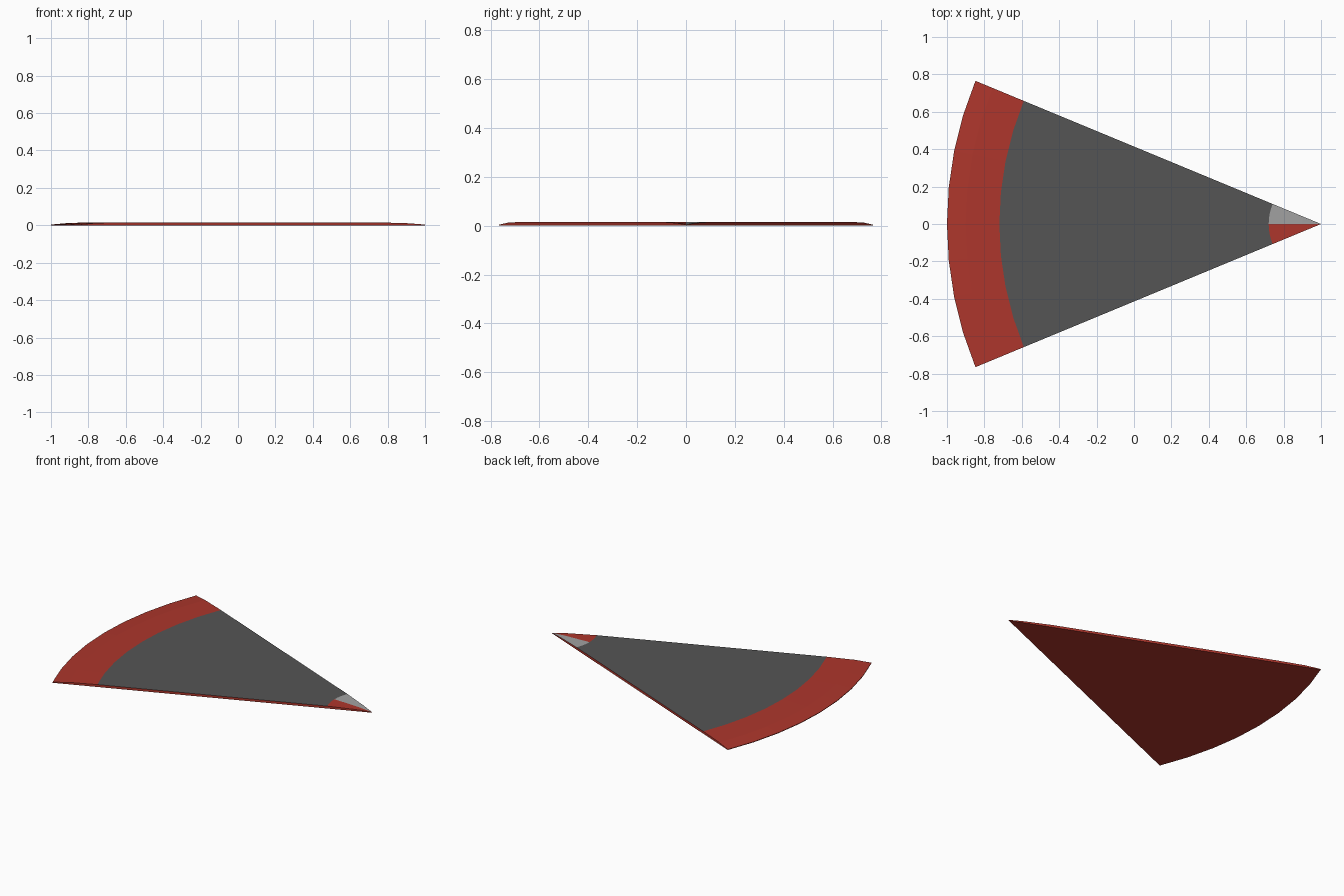
import bpy, bmesh
from math import sin, cos, pi

if "Cube" in bpy.data.objects:
    bpy.data.objects.remove(bpy.data.objects["Cube"])

HALF = pi / 8          # half of the 45 degree wedge
SEGS = 8
# (radius from the tip, top height), low at tip and rim
PROFILE = [(0.0, 0.004), (0.10, 0.011), (0.28, 0.016), (1.72, 0.016),
           (1.90, 0.013), (2.0, 0.004)]


def material(name, rgb):
    m = bpy.data.materials.new(name)
    m.diffuse_color = (*rgb, 1)
    m.use_nodes = True
    m.node_tree.nodes["Principled BSDF"].inputs["Base Color"].default_value = m.diffuse_color
    return m


bm = bmesh.new()


def column(r, z):
    """One arc of vertices at a radius; the tip is a single vertex."""
    if r == 0:
        return [bm.verts.new((1, 0, z))] * (SEGS + 1)
    angles = [-HALF + 2 * HALF * i / SEGS for i in range(SEGS + 1)]
    return [bm.verts.new((1 - r * cos(a), r * sin(a), z)) for a in angles]


def face(verts, mat=0):
    f = bm.faces.new(list(dict.fromkeys(verts)))
    f.material_index = mat


top = [column(r, z) for r, z in PROFILE]
bottom = [column(r, 0) for r, _ in PROFILE]

for k in range(len(PROFILE) - 1):
    for i in range(SEGS):
        # top colours: split tip, dark middle panel, red rim
        if PROFILE[k + 1][0] <= 0.28:
            mat = 2 if i >= SEGS // 2 else 0
        else:
            mat = 1 if PROFILE[k][0] == 0.28 else 0
        face([top[k][i], top[k][i + 1], top[k + 1][i + 1], top[k + 1][i]], mat)
        face([bottom[k][i], bottom[k + 1][i], bottom[k + 1][i + 1], bottom[k][i + 1]])
    # straight side walls
    for i in (0, SEGS):
        face([bottom[k][i], bottom[k + 1][i], top[k + 1][i], top[k][i]])
# curved rim wall
for i in range(SEGS):
    face([bottom[-1][i], bottom[-1][i + 1], top[-1][i + 1], top[-1][i]])

bmesh.ops.recalc_face_normals(bm, faces=bm.faces)
mesh = bpy.data.meshes.new("wedge_panel")
bm.to_mesh(mesh)
bm.free()
for m in (material("red", (0.42, 0.037, 0.025)),
          material("dark_grey", (0.09, 0.09, 0.09)),
          material("light_grey", (0.36, 0.36, 0.36))):
    mesh.materials.append(m)
wedge = bpy.data.objects.new("wedge_panel", mesh)
bpy.context.collection.objects.link(wedge)
